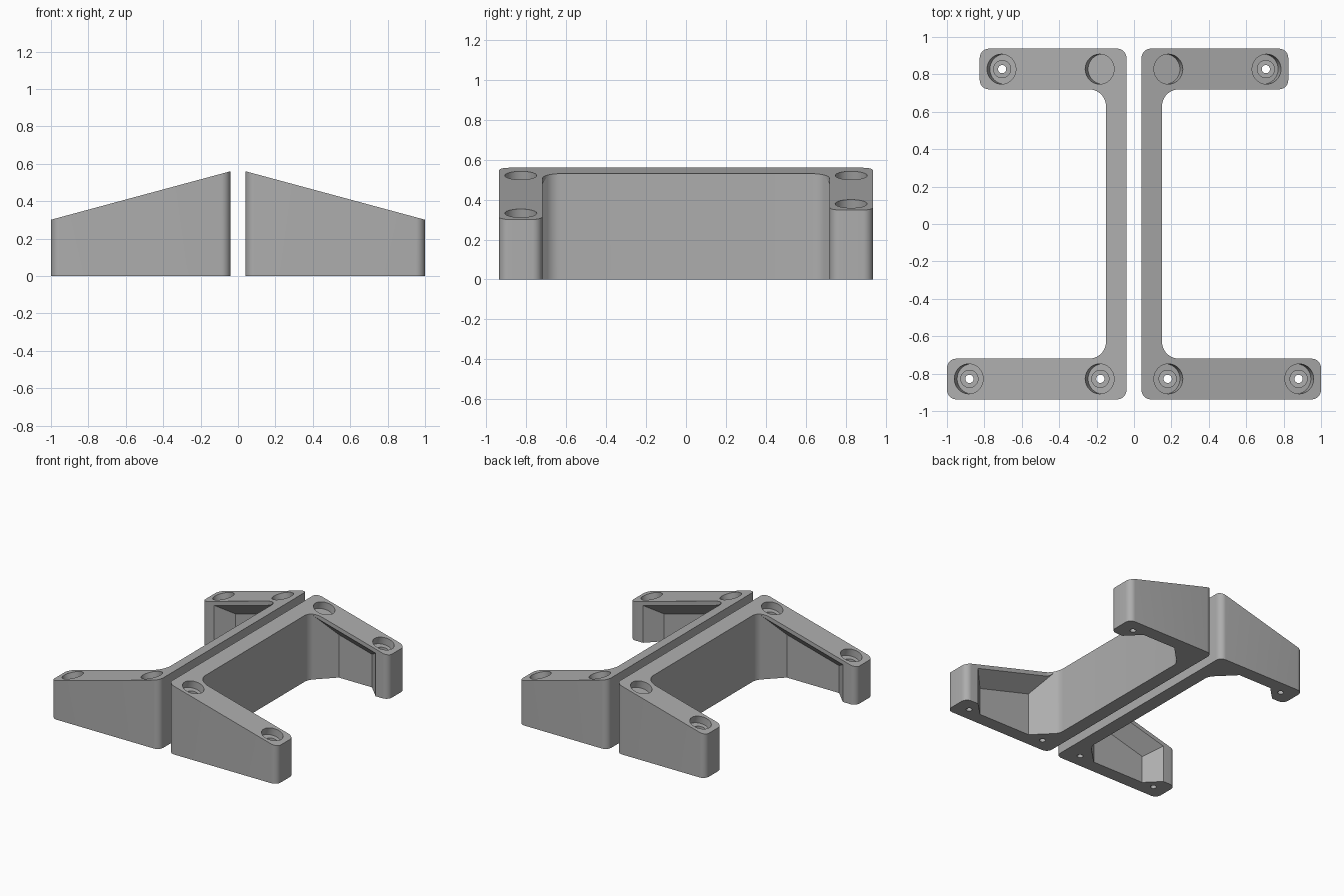
import bpy, bmesh, math
from mathutils import Matrix, Vector

if "Cube" in bpy.data.objects:
    bpy.data.objects.remove(bpy.data.objects["Cube"], do_unlink=True)

SLOPE = 0.27
TILT = math.atan(SLOPE)
END = 0.9375                  # outer y of both arms
INNER = 0.72                  # inner y of both arms
HOLE_Y = 0.828
SPINE_IN, SPINE_OUT = 0.04, 0.15
FRONT_TIP, BACK_TIP = 1.0, 0.825

grey = bpy.data.materials.new("plain_grey")
grey.use_nodes = True
grey.diffuse_color = (0.42, 0.42, 0.42, 1)
bsdf = next(n for n in grey.node_tree.nodes if n.type == 'BSDF_PRINCIPLED')
bsdf.inputs["Base Color"].default_value = grey.diffuse_color


def top(x):
    """Height of the sloping top at x."""
    return 0.56 - SLOPE * (x - SPINE_IN)


def to_object(bm, name):
    bmesh.ops.recalc_face_normals(bm, faces=bm.faces)
    mesh = bpy.data.meshes.new(name)
    bm.to_mesh(mesh)
    bm.free()
    mesh.materials.append(grey)
    ob = bpy.data.objects.new(name, mesh)
    bpy.context.collection.objects.link(ob)
    return ob


def rounded(corners, steps=10):
    """Outline with every corner (x, y, radius) replaced by an arc."""
    pts = []
    for i, (x, y, r) in enumerate(corners):
        p = Vector((x, y))
        a = (Vector(corners[i - 1][:2]) - p).normalized()
        b = (Vector(corners[(i + 1) % len(corners)][:2]) - p).normalized()
        centre = p + (a + b) * r
        for k in range(steps + 1):
            t = k / steps * math.pi / 2
            pts.append(centre - b * r * math.cos(t) - a * r * math.sin(t))
    return pts


def bracket_body():
    """C-shaped plan, extruded up to the sloping top."""
    r, fillet = 0.05, 0.09
    outline = rounded([
        (SPINE_IN, -END, r), (FRONT_TIP, -END, r), (FRONT_TIP, -INNER, r),
        (SPINE_OUT, -INNER, fillet), (SPINE_OUT, INNER, fillet),
        (BACK_TIP, INNER, r), (BACK_TIP, END, r), (SPINE_IN, END, r)])
    bm = bmesh.new()
    face = bm.faces.new([bm.verts.new((p.x, p.y, 0)) for p in outline])
    res = bmesh.ops.extrude_face_region(bm, geom=[face])
    for v in res["geom"]:
        if isinstance(v, bmesh.types.BMVert):
            v.co.z = top(v.co.x)
    return to_object(bm, "left_bracket")


def pocket(side, right):
    """Cutter under an arm: sides and roof all slant in at 45 degrees."""
    left, skin, depth, out = 0.202, 0.033, 0.11, 0.026
    bm = bmesh.new()
    rings = []
    for d in (-out, depth):
        x0, x1 = left + d, right - d
        corners = [(x0, -0.1), (x1, -0.1),
                   (x1, top(x1) - skin - d), (x0, top(x0) - skin - d)]
        rings.append([bm.verts.new((x, side * (INNER + d), z)) for x, z in corners])
    for ring in rings:
        bm.faces.new(ring)
    for i in range(4):
        j = (i + 1) % 4
        bm.faces.new([rings[0][i], rings[0][j], rings[1][j], rings[1][i]])
    return to_object(bm, "pocket_cutter")


def drill(x, y, radius, z0, z1, tilt=0.0, origin=0.0):
    """Cylinder cutter from z0 to z1 along an axis through (x, y, origin)."""
    bm = bmesh.new()
    bmesh.ops.create_cone(bm, cap_ends=True, segments=40, radius1=radius,
                          radius2=radius, depth=z1 - z0)
    bmesh.ops.translate(bm, verts=bm.verts, vec=(0, 0, (z0 + z1) / 2))
    bm.transform(Matrix.Translation((x, y, origin)) @ Matrix.Rotation(tilt, 4, 'Y'))
    return to_object(bm, "drill_cutter")


def cut(body, cutter):
    cutter.hide_render = True
    mod = body.modifiers.new("cut", 'BOOLEAN')
    mod.operation = 'DIFFERENCE'
    mod.solver = 'EXACT'
    mod.object = cutter
    with bpy.context.temp_override(object=body, active_object=body):
        bpy.ops.object.modifier_apply(modifier=mod.name)
    bpy.data.objects.remove(cutter, do_unlink=True)


body = bracket_body()

# Pockets beneath the front and back arms
cut(body, pocket(-1, 0.885))
cut(body, pocket(1, 0.715))

# Bores square to the slope; all but the inner back one go on to a screw hole
for x, side, screw in [(0.18, -1, True), (0.88, -1, True),
                       (0.705, 1, True), (0.18, 1, False)]:
    y, z = side * HOLE_Y, top(x)
    cut(body, drill(x + 0.004, y, 0.08, -0.06, 0.06, TILT, z))
    if screw:
        cut(body, drill(x, y, 0.046, z - 0.10, z + 0.1))
        cut(body, drill(x, y, 0.022, -0.1, z + 0.1))

# Mirrored twin
twin_mesh = body.data.copy()
twin_mesh.transform(Matrix.Scale(-1, 4, Vector((1, 0, 0))))
twin_mesh.flip_normals()
twin = bpy.data.objects.new("right_bracket", twin_mesh)
bpy.context.collection.objects.link(twin)

bpy.ops.object.select_all(action='DESELECT')
for ob in (body, twin):
    ob.select_set(True)
bpy.context.view_layer.objects.active = body
bpy.ops.object.shade_smooth_by_angle(angle=math.radians(30))
